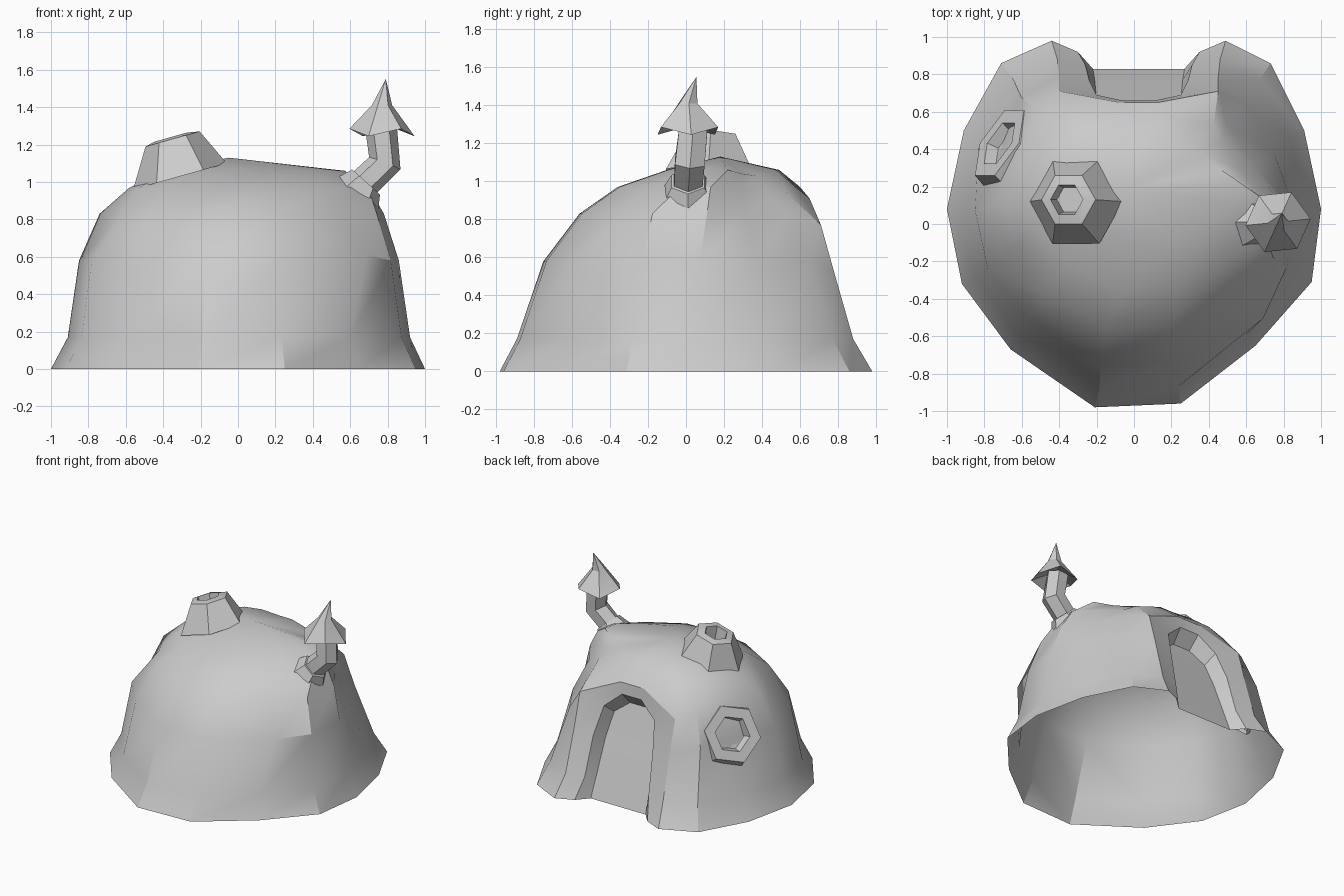
import bpy, bmesh, math
from mathutils import Vector

cube = bpy.data.objects.get("Cube")
if cube:
    bpy.data.objects.remove(cube, do_unlink=True)

grey = bpy.data.materials.new("plain_grey")
grey.use_nodes = True
grey.diffuse_color = (0.6, 0.6, 0.6, 1)
grey.node_tree.nodes["Principled BSDF"].inputs["Base Color"].default_value = (0.6, 0.6, 0.6, 1)


def finish(name, bm, angle):
    """Turn a bmesh into a shaded object."""
    bmesh.ops.remove_doubles(bm, verts=bm.verts, dist=0.0005)
    bmesh.ops.recalc_face_normals(bm, faces=bm.faces)
    mesh = bpy.data.meshes.new(name)
    bm.to_mesh(mesh)
    bm.free()
    mesh.materials.append(grey)
    obj = bpy.data.objects.new(name, mesh)
    bpy.context.collection.objects.link(obj)
    bpy.ops.object.select_all(action='DESELECT')
    obj.select_set(True)
    bpy.context.view_layer.objects.active = obj
    bpy.ops.object.shade_smooth_by_angle(angle=math.radians(angle))


def strip(bm, a, b, closed=False):
    """Quads between two rows of vertices."""
    n = len(a)
    for i in range(n if closed else n - 1):
        j = (i + 1) % n
        bm.faces.new((a[i], a[j], b[j], b[i]))


def hex_tube(name, rings):
    """Loft six-sided rings given as (centre, axis, radius) and cap the last."""
    bm = bmesh.new()
    rows = []
    for centre, axis, radius in rings:
        n = Vector(axis).normalized()
        side = Vector((0, 1, 0)) - n * n.y
        side.normalize()
        up = n.cross(side)
        angles = [math.pi * (k + 0.5) / 3 for k in range(6)]
        rows.append([bm.verts.new(Vector(centre) + radius * (side * math.cos(t) + up * math.sin(t)))
                     for t in angles])
    for a, b in zip(rows, rows[1:]):
        strip(bm, a, b, True)
    bm.faces.new(rows[-1])
    finish(name, bm, 25)


def porthole(name, centre, axis, profile):
    """Hexagonal rim with a sunken pane; profile is (offset along axis, radius)."""
    n = Vector(axis).normalized()
    hex_tube(name, [(Vector(centre) + n * d, n, r) for d, r in profile])


# Dome: ground outline, from the left door post around to the left flank
outline = [(0.49, 0.98), (0.13, 0.93), (-0.08, 0.93), (-0.44, 0.98), (-0.71, 0.86),
           (-0.91, 0.5), (-1, 0.08), (-0.92, -0.32), (-0.66, -0.67), (-0.21, -0.98),
           (0.25, -0.96), (0.65, -0.65), (0.95, -0.31), (1, 0.08), (0.91, 0.5), (0.73, 0.86)]
# Levels: height, then x and y extents
levels = [(0, -1, 1, -0.98, 0.98), (0.17, -0.91, 0.92, -0.89, 0.88),
          (0.58, -0.85, 0.86, -0.75, 0.77), (0.83, -0.74, 0.78, -0.56, 0.68),
          (0.97, -0.58, 0.73, -0.36, 0.60), (1.06, -0.4, 0.57, -0.1, 0.49)]
# Local dents by (level, column): left rear flank, window seat, front corners
dents = {(2, 14): (-0.03, -0.03, 0), (2, 15): (-0.04, -0.03, 0), (3, 14): (-0.07, -0.06, 0),
         (3, 15): (-0.08, -0.07, 0), (4, 0): (0.03, -0.07, -0.03), (4, 13): (-0.03, -0.03, 0),
         (4, 14): (-0.11, -0.07, -0.01), (4, 15): (-0.08, -0.1, -0.04), (5, 0): (0, -0.1, -0.02),
         (5, 14): (-0.07, -0.05, -0.02), (5, 15): (-0.06, -0.09, -0.03),
         (2, 5): (0.06, -0.03, 0), (3, 5): (0.03, -0.02, 0), (2, 11): (0.13, -0.01, 0.03),
         (3, 7): (0.06, 0.02, 0), (3, 12): (0, -0.04, 0)}
# Door surround on one side: outer, front and inner edge from ground to crown
outer = [(0.49, 0.98, 0), (0.46, 0.88, 0.17), (0.45, 0.78, 0.52), (0.45, 0.71, 0.77), (0.13, 0.65, 0.91)]
front = [(0.35, 0.92, 0), (0.31, 0.85, 0.17), (0.29, 0.77, 0.48), (0.25, 0.69, 0.70), (0.11, 0.66, 0.82)]
inner = [(0.27, 0.83, 0), (0.26, 0.77, 0.17), (0.25, 0.67, 0.44), (0.22, 0.60, 0.63), (0.1, 0.57, 0.72)]
MID = 0.025


def mirrored(p):
    return (2 * MID - p[0], p[1], p[2])


bm = bmesh.new()
grid = []
for level, (z, x0, x1, y0, y1) in enumerate(levels):
    row = []
    for i, (x, y) in enumerate(outline):
        p = Vector((x0 + (x + 1) / 2 * (x1 - x0), y0 + (y + 0.98) / 1.96 * (y1 - y0), z))
        p += Vector(dents.get((level, i), (0, 0, 0)))
        if level < 4 and i in (0, 3):
            p = outer[level] if i == 0 else mirrored(outer[level])
        if level == 3 and i in (1, 2):
            p = outer[4] if i == 1 else mirrored(outer[4])
        row.append(bm.verts.new(p))
    grid.append(row)
for level in range(len(levels) - 1):
    for i in range(len(outline)):
        if level < 3 and i < 3:
            continue  # doorway
        j = (i + 1) % len(outline)
        a, b = grid[level], grid[level + 1]
        bm.faces.new((a[i], a[j], b[j], b[i]))
crown = bm.verts.new((-0.05, 0.18, 1.13))
for i, v in enumerate(grid[-1]):
    bm.faces.new((v, grid[-1][(i + 1) % len(outline)], crown))

# Door surround and sunken door panel
rows = [[bm.verts.new(p) for p in line + [mirrored(q) for q in reversed(line)]]
        for line in (outer, front, inner)]
strip(bm, rows[0], rows[1])
strip(bm, rows[1], rows[2])
for k in range(4):
    bm.faces.new((rows[2][k], rows[2][k + 1], rows[2][8 - k], rows[2][9 - k]))
bmesh.ops.delete(bm, geom=[v for v in bm.verts if not v.link_faces], context='VERTS')
finish("dome_house", bm, 30)

# Hexagonal side window and roof vent
porthole("side_window", (-0.68, 0.41, 0.61), (-0.80, 0.46, 0.42),
         [(-0.06, 0.26), (0.05, 0.225), (0.05, 0.14), (-0.01, 0.115)])
hex_tube("roof_vent", [((-0.31, 0.12, 1.03), (-0.28, 0, 1), 0.26),
                       ((-0.35, 0.13, 1.23), (-0.28, 0, 1), 0.15),
                       ((-0.36, 0.13, 1.24), (-0.28, 0, 1), 0.09),
                       ((-0.34, 0.13, 1.13), (-0.28, 0, 1), 0.075)])

# Bent chimney with a collar
hex_tube("chimney_collar", [((0.63, 0.01, 0.92), (0.6, 0, 0.75), 0.15),
                            ((0.685, 0.01, 1.00), (0.65, 0, 0.72), 0.10)])
hex_tube("chimney_pipe", [((0.65, 0.01, 0.97), (0.75, 0, 0.7), 0.085),
                          ((0.785, 0.02, 1.10), (0.35, 0.05, 0.9), 0.09),
                          ((0.765, 0.04, 1.29), (-0.1, 0.1, 1), 0.085)])

# Pointed chimney cap with a flared, wavy brim
bm = bmesh.new()
rings = []
for z, radius, wave in ((1.31, 0.07, 0), (1.265, 0.175, 0.02), (1.41, 0.055, 0)):
    rings.append([bm.verts.new((0.77 + radius * math.cos(k * math.pi / 3 + 0.1),
                                0.01 + radius * math.sin(k * math.pi / 3 + 0.1),
                                z + wave * (-1) ** (k + 1))) for k in range(6)])
strip(bm, rings[0], rings[1], True)
strip(bm, rings[1], rings[2], True)
tip = bm.verts.new((0.79, 0.055, 1.55))
for k in range(6):
    bm.faces.new((rings[2][k], rings[2][(k + 1) % 6], tip))
bm.faces.new(rings[0])
finish("chimney_cap", bm, 25)
